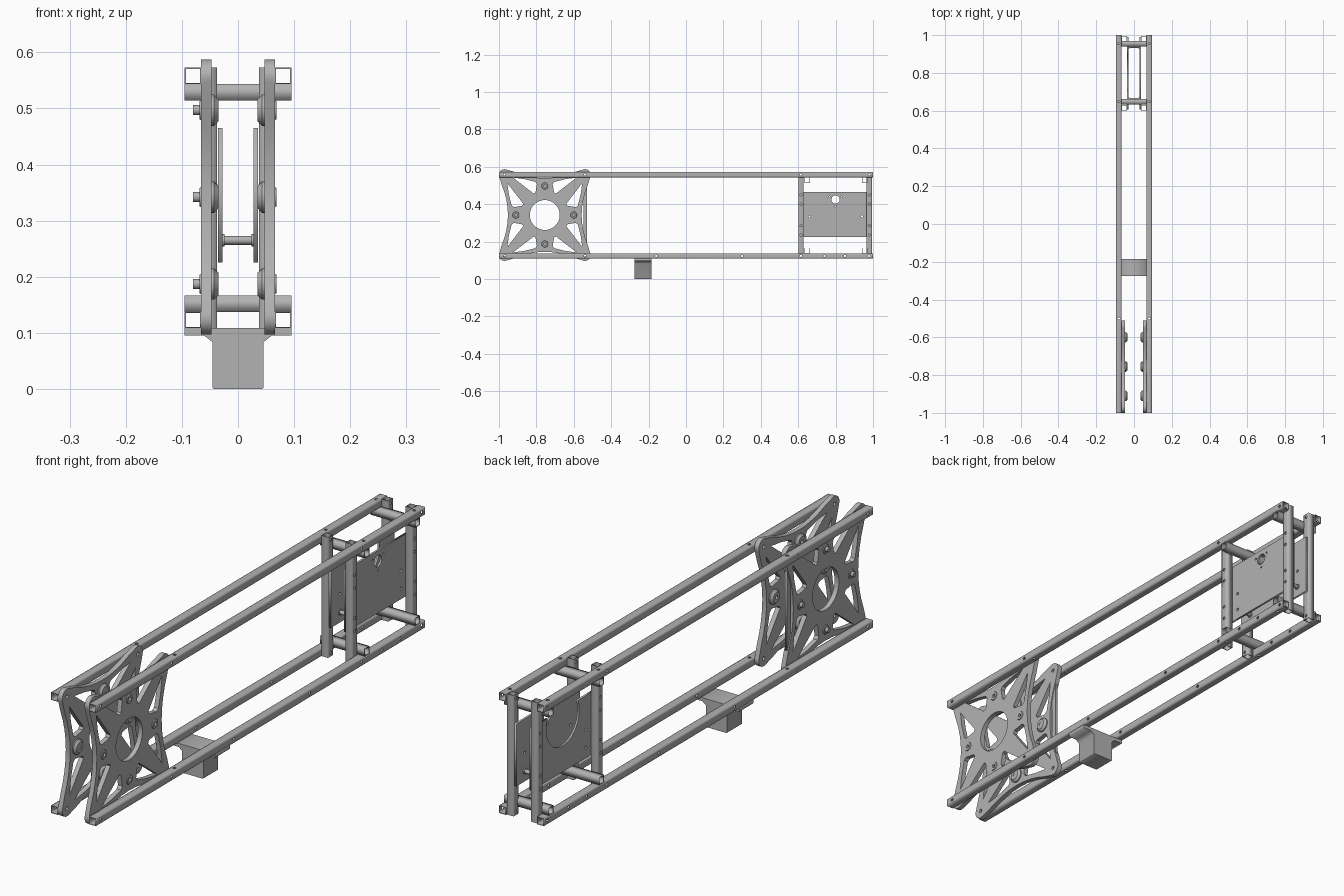
import bpy, bmesh, math
from mathutils import Matrix

if "Cube" in bpy.data.objects:
    bpy.data.objects.remove(bpy.data.objects["Cube"])

steel = bpy.data.materials.new("steel_grey")
steel.use_nodes = True
GREY = (0.45, 0.45, 0.45, 1)
steel.diffuse_color = GREY
steel.node_tree.nodes["Principled BSDF"].inputs["Base Color"].default_value = GREY

# Rotations that point an extrusion (local z) along each world axis
ALONG = {
    "x": Matrix(((0, 0, 1), (1, 0, 0), (0, 1, 0))).to_4x4(),
    "y": Matrix(((1, 0, 0), (0, 0, -1), (0, 1, 0))).to_4x4(),
    "z": Matrix.Identity(4),
}


def add_mesh(name, bm, smooth=False):
    bmesh.ops.remove_doubles(bm, verts=bm.verts, dist=1e-5)
    bmesh.ops.recalc_face_normals(bm, faces=bm.faces)
    mesh = bpy.data.meshes.new(name)
    bm.to_mesh(mesh)
    bm.free()
    mesh.materials.append(steel)
    obj = bpy.data.objects.new(name, mesh)
    bpy.context.collection.objects.link(obj)
    if smooth:
        bpy.ops.object.select_all(action="DESELECT")
        obj.select_set(True)
        bpy.context.view_layer.objects.active = obj
        bpy.ops.object.shade_smooth_by_angle(angle=math.radians(35))
    return obj


def extrude(name, loops, axis, depth, loc, smooth=False):
    """Fill nested outlines (outer first, then holes) and extrude them."""
    curve = bpy.data.curves.new(name, "CURVE")
    curve.dimensions = "2D"
    curve.fill_mode = "BOTH"
    curve.extrude = depth / 2
    for loop in loops:
        spline = curve.splines.new("POLY")
        spline.points.add(len(loop) - 1)
        for point, (u, v) in zip(spline.points, loop):
            point.co = (u, v, 0, 1)
        spline.use_cyclic_u = True
    temp = bpy.data.objects.new("temp", curve)
    bpy.context.collection.objects.link(temp)
    bpy.context.view_layer.update()
    graph = bpy.context.evaluated_depsgraph_get()
    mesh = bpy.data.meshes.new_from_object(temp.evaluated_get(graph))
    bm = bmesh.new()
    bm.from_mesh(mesh)
    bm.transform(Matrix.Translation(loc) @ ALONG[axis])
    bpy.data.objects.remove(temp)
    bpy.data.curves.remove(curve)
    bpy.data.meshes.remove(mesh)
    return add_mesh(name, bm, smooth)


def circle(r, u=0, v=0, n=32):
    return [(u + r * math.cos(math.tau * i / n), v + r * math.sin(math.tau * i / n)) for i in range(n)]


def square(h):
    return [(-h, -h), (h, -h), (h, h), (-h, h)]


def rect(u0, u1, v0, v1):
    return [(u0, v0), (u1, v0), (u1, v1), (u0, v1)]


def tube(name, axis, length, loc):
    return extrude(name, [square(0.0145), square(0.0125)], axis, length, loc)


def lathe(name, profile, y, z, steps=32):
    """Spin a closed (x, radius) profile about an x-axis line."""
    bm = bmesh.new()
    verts = [bm.verts.new((x, y + r, z)) for x, r in profile]
    edges = [bm.edges.new((verts[i - 1], verts[i])) for i in range(len(verts))]
    bmesh.ops.spin(bm, geom=verts + edges, cent=(0, y, z), axis=(1, 0, 0),
                   angle=math.tau, steps=steps, use_merge=True)
    return add_mesh(name, bm, True)


def drill(obj, spots, axis="x", r=0.006):
    """Cut small bolt holes through a part."""
    bm = bmesh.new()
    for spot in spots:
        bmesh.ops.create_cone(bm, cap_ends=True, segments=12, radius1=r, radius2=r, depth=0.08,
                              matrix=Matrix.Translation(spot) @ ALONG[axis])
    cutter = add_mesh("hole_cutter", bm)
    cutter.hide_render = True
    mod = obj.modifiers.new("holes", "BOOLEAN")
    mod.operation, mod.object, mod.solver = "DIFFERENCE", cutter, "EXACT"
    bpy.context.view_layer.objects.active = obj
    bpy.ops.object.modifier_apply(modifier="holes")
    bpy.data.objects.remove(cutter)


SIDES = (("left", 1), ("right", -1))
RAIL_X, LOW, HIGH = 0.0805, 0.123, 0.558
PLATE_Y, PLATE_Z = -0.755, 0.342

# Outline of the cross-braced end plate: rounded corners, concave edges
CORNER, REACH, EDGE = 0.215, 0.03, 0.197
outline = []
for k in range(4):
    mid = math.pi / 4 + k * math.pi / 2
    cu, cv = (CORNER * math.copysign(1, f(mid)) for f in (math.cos, math.sin))
    for i in range(13):
        a = mid + math.radians(-65 + i * 130 / 12)
        outline.append((cu + REACH * math.cos(a), cv + REACH * math.sin(a)))
    # Shallow curve along the next edge
    a = math.pi / 2 * (k + 1)
    for i in range(-4, 5):
        t = -i / 4 * 0.16
        d = EDGE + 0.033 * (abs(i) / 4) ** 2
        outline.append((d * math.cos(a) + t * math.sin(a), d * math.sin(a) - t * math.cos(a)))

slots = []
for su in (1, -1):
    for sv in (1, -1):
        slot = [(0.2, 0.17), (0.192, 0.11), (0.177, 0.05), (0.165, 0.042), (0.12, 0.05), (0.115, 0.06)]
        slots.append([(su * u, sv * v) for u, v in slot])
        slots.append([(su * v, sv * u) for u, v in slot])
corner_holes = [circle(0.007, su * CORNER, sv * CORNER, 16) for su in (1, -1) for sv in (1, -1)]
BOSSES = [(0.155, 0), (-0.155, 0), (0, 0.155), (0, -0.155)]
boss_holes = [circle(0.012, u, v, 16) for u, v in BOSSES]

for side, s in SIDES:
    # Long hollow rails
    for level, z in (("lower", LOW), ("upper", HIGH)):
        rail = tube(f"{side}_{level}_rail", "y", 2, (s * RAIL_X, 0, z))
        ys = [-0.97, -0.54, 0.615, 0.98] + ([-0.16, 0.3, 0.74, 0.85] if z == LOW else [])
        drill(rail, [(s * RAIL_X, y, z) for y in ys])
        drill(rail, [(s * RAIL_X, y, z) for y in (-0.5, 0.648, 0.955)], "z")

    # End plate with its bushings
    extrude(f"{side}_end_plate", [outline, circle(0.08, n=48)] + slots + corner_holes + boss_holes,
            "x", 0.0185, (s * 0.0568, PLATE_Y, PLATE_Z), True)
    for u, v in BOSSES:
        y, z = PLATE_Y + u, PLATE_Z + v
        bushing = [(0.069, 0.007), (0.069, 0.016), (0.066, 0.018), (0.0475, 0.018),
                   (0.0475, 0.028), (0.043, 0.028), (0.035, 0.02), (0.035, 0.007)]
        lathe(f"{side}_bushing", [(s * x, r) for x, r in bushing], y, z)
        if s < 0:
            extrude("bolt_head", [circle(0.01, n=6)], "x", 0.044, (-0.058, y, z))

    # Upright posts
    for place, y in (("front", 0.615), ("back", 0.98)):
        post = tube(f"{side}_{place}_post", "z", HIGH - LOW + 0.029, (s * 0.0515, y, (LOW + HIGH) / 2))
        drill(post, [(s * 0.0515, y, z) for z in (LOW, 0.235, 0.285, 0.4, 0.45, HIGH)])

    # Mounting panel: one side has a small hole, the other a wide notch
    y0, y1, z0, z1, cy, cz = 0.605, 0.99, 0.225, 0.465, 0.8, 0.425
    if s > 0:
        shape = [rect(y0, y1, z0, z1), circle(0.022, cy, cz)]
        shape += [circle(0.004, cy + d, cz + 0.015, 10) for d in (-0.032, 0.032)]
        shape += [circle(0.004, cy, cz - 0.035, 10)]
    else:
        r, start = 0.1, math.asin((z1 - cz) / 0.1)
        sweep = math.pi + 2 * start
        notch = [(cy + r * math.cos(start - sweep * i / 32), cz + r * math.sin(start - sweep * i / 32))
                 for i in range(33)]
        shape = [[(y0, z0), (y1, z0), (y1, z1)] + notch + [(y0, z1)]]
    shape += [circle(0.006, y, z, 12) for y in (0.66, 0.94) for z in (0.265, 0.335)]
    extrude(f"{side}_panel", shape, "x", 0.008, (s * 0.032, 0, 0))

# Slim strip at the rear edge of the right end plate
extrude("rear_edge_strip", [rect(-0.548, -0.528, 0.14, 0.545)], "x", 0.01, (-0.056, 0, 0))

# Cross bars joining the two sides
for level, z in (("lower", LOW + 0.029), ("upper", HIGH - 0.029)):
    for place, y in (("front", 0.648), ("back", 0.955)):
        tube(f"{level}_{place}_cross_bar", "x", 0.19, (0, y, z))

# Spacer rods between the panels
for y in (0.66, 0.94):
    lathe("spacer_rod", [(-0.028, 0), (-0.028, 0.011), (-0.024, 0.011), (-0.024, 0.008),
                         (0.024, 0.008), (0.024, 0.011), (0.028, 0.011), (0.028, 0)], y, 0.265, 20)

# Foot block with a flared flange under the rails
half = [(0.043, 0), (0.045, 0.002), (0.045, 0.083), (0.06, 0.095), (0.095, 0.095), (0.095, 0.1085)]
foot = half + [(-x, z) for x, z in reversed(half)]
extrude("foot_block", [foot], "y", 0.09, (0, -0.23, 0))
